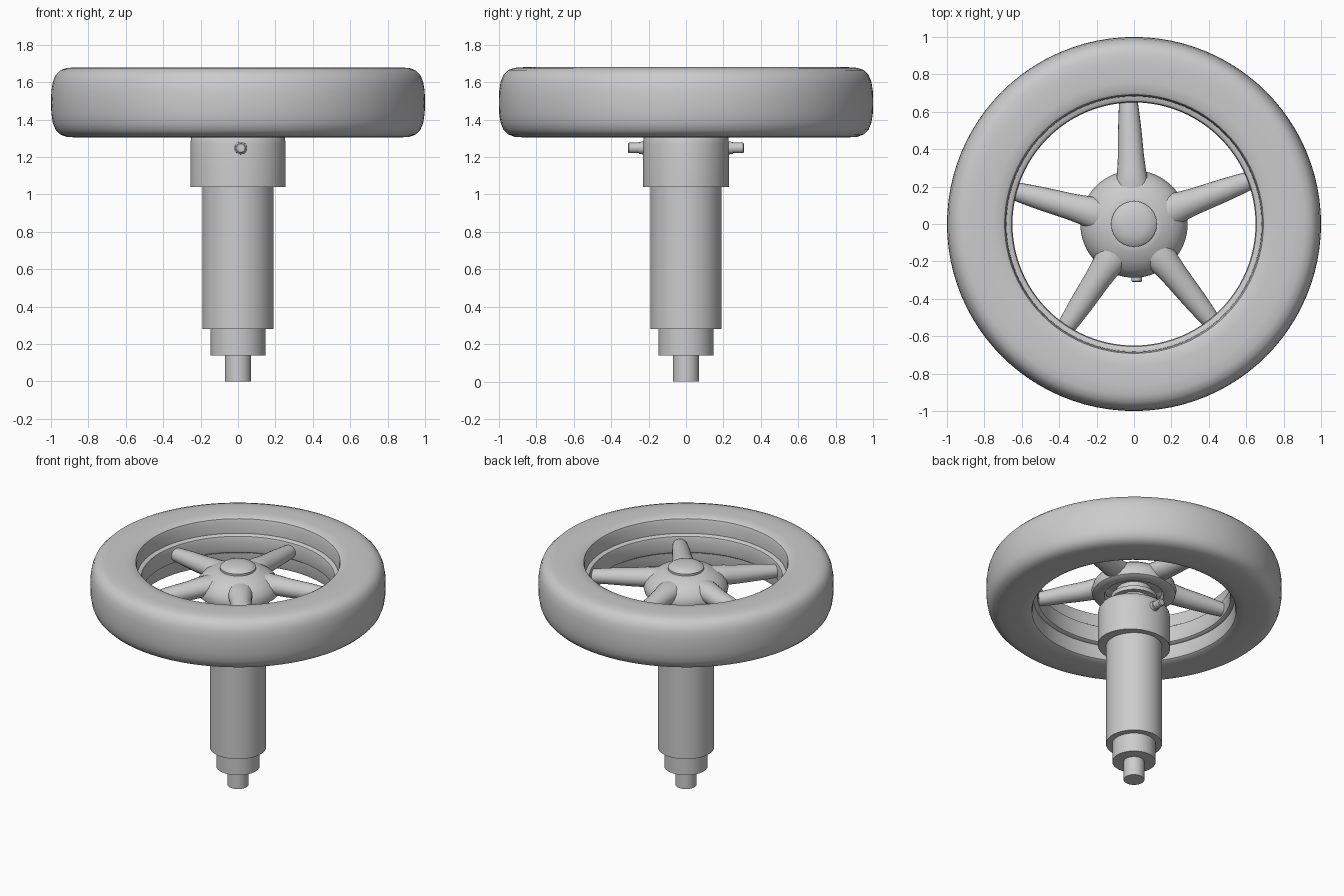
import bpy, bmesh
from math import sin, cos, pi, radians

if "Cube" in bpy.data.objects:
    bpy.data.objects.remove(bpy.data.objects["Cube"])


def finish(bm, name, angle=40):
    bmesh.ops.recalc_face_normals(bm, faces=bm.faces)
    me = bpy.data.meshes.new(name)
    bm.to_mesh(me)
    bm.free()
    ob = bpy.data.objects.new(name, me)
    bpy.context.collection.objects.link(ob)
    bpy.ops.object.select_all(action='DESELECT')
    ob.select_set(True)
    bpy.context.view_layer.objects.active = ob
    bpy.ops.object.shade_smooth_by_angle(angle=radians(angle))
    return ob


def loft(name, rings, closed=False, angle=40):
    """Skin equal-length rings of points; cap the ends unless closed."""
    bm = bmesh.new()
    loops = [[bm.verts.new(p) for p in r] for r in rings]
    n = len(loops[0])
    pairs = list(zip(loops, loops[1:]))
    if closed:
        pairs.append((loops[-1], loops[0]))
    for a, b in pairs:
        for i in range(n):
            j = (i + 1) % n
            bm.faces.new((a[i], a[j], b[j], b[i]))
    if not closed:
        bm.faces.new(loops[0])
        bm.faces.new(loops[-1])
    return finish(bm, name, angle)


def lathe(name, profile, seg=64, closed=False, sx=1, sy=1, angle=40):
    rings = [[(r * sx * cos(2 * pi * i / seg), r * sy * sin(2 * pi * i / seg), z)
              for i in range(seg)] for r, z in profile]
    return loft(name, rings, closed, angle)


# Tyre: rounded outside, flat sidewalls (upper half mirrored about mid height)
MID = 1.492
half = [(1.0, 0), (0.998, 0.06), (0.99, 0.11), (0.975, 0.147), (0.95, 0.172),
        (0.915, 0.184), (0.86, 0.188), (0.76, 0.186), (0.71, 0.182),
        (0.692, 0.172), (0.685, 0.15), (0.682, 0.06)]
tyre = [(r, MID + h) for r, h in half] + [(r, MID - h) for r, h in half[:0:-1]]
lathe("tyre", tyre, 96, closed=True)

# Inner rim band standing proud of the tyre bore
rim = [(0.70, 1.56), (0.67, 1.56), (0.655, 1.55), (0.65, 1.53),
       (0.65, 1.45), (0.655, 1.43), (0.67, 1.42), (0.70, 1.42)]
lathe("rim", rim, 96, closed=True)

# Domed hub with a hollow rim underneath
hub = [(0.10, 1.48), (0.19, 1.48), (0.20, 1.44), (0.255, 1.435), (0.28, 1.45),
       (0.287, 1.48), (0.275, 1.52), (0.245, 1.56), (0.20, 1.59),
       (0.15, 1.61), (0.13, 1.615), (0.10, 1.615)]
lathe("hub", hub)
cap = [(0.12, 1.58), (0.122, 1.63), (0.105, 1.645), (0.07, 1.655),
       (0.03, 1.66), (0.005, 1.66)]
lathe("hub_cap", cap, 48)

# Five tapering spokes: (radius, half width, half height, z)
stations = [(0.12, 0.09, 0.05, 1.535), (0.20, 0.09, 0.065, 1.53),
            (0.28, 0.078, 0.068, 1.52), (0.36, 0.07, 0.064, 1.51),
            (0.50, 0.063, 0.058, 1.50), (0.60, 0.055, 0.052, 1.49),
            (0.67, 0.048, 0.045, 1.485)]
for k in range(5):
    a = radians(20.6 + 72 * k)
    rings = []
    for r, w, h, z in stations:
        ring = []
        for i in range(20):
            t = 2 * pi * i / 20
            u = w * cos(t)
            ring.append((r * cos(a) - u * sin(a), r * sin(a) + u * cos(a), z + h * sin(t)))
        rings.append(ring)
    loft(f"spoke_{k + 1}", rings)

# Stepped stem and the neck that carries the hub
stem = [(0.07, 0), (0.07, 0.14), (0.147, 0.14), (0.147, 0.28),
        (0.19, 0.28), (0.19, 1.06)]
lathe("stem", stem)
neck = [(0.12, 1.28), (0.12, 1.40), (0.155, 1.40), (0.155, 1.43), (0.12, 1.43), (0.12, 1.50)]
lathe("neck", neck, 48)

# Slightly oval collar with a rounded shoulder
collar = [(0.18, 1.04), (1, 1.04), (1, 1.27), (0.98, 1.305), (0.92, 1.33),
          (0.8, 1.345), (0.55, 1.345)]
collar[0] = (0.7, 1.04)
lathe("collar", collar, sx=0.255, sy=0.23)

# Cross pins at front and back of the collar
for side, name in ((-1, "front_pin"), (1, "back_pin")):
    prof = [(0.035, 0.18), (0.033, 0.25), (0.028, 0.252), (0.028, 0.305), (0.022, 0.31)]
    rings = [[(0.015 + r * cos(2 * pi * i / 24), side * d, 1.248 + r * sin(2 * pi * i / 24))
              for i in range(24)] for r, d in prof]
    loft(name, rings)
